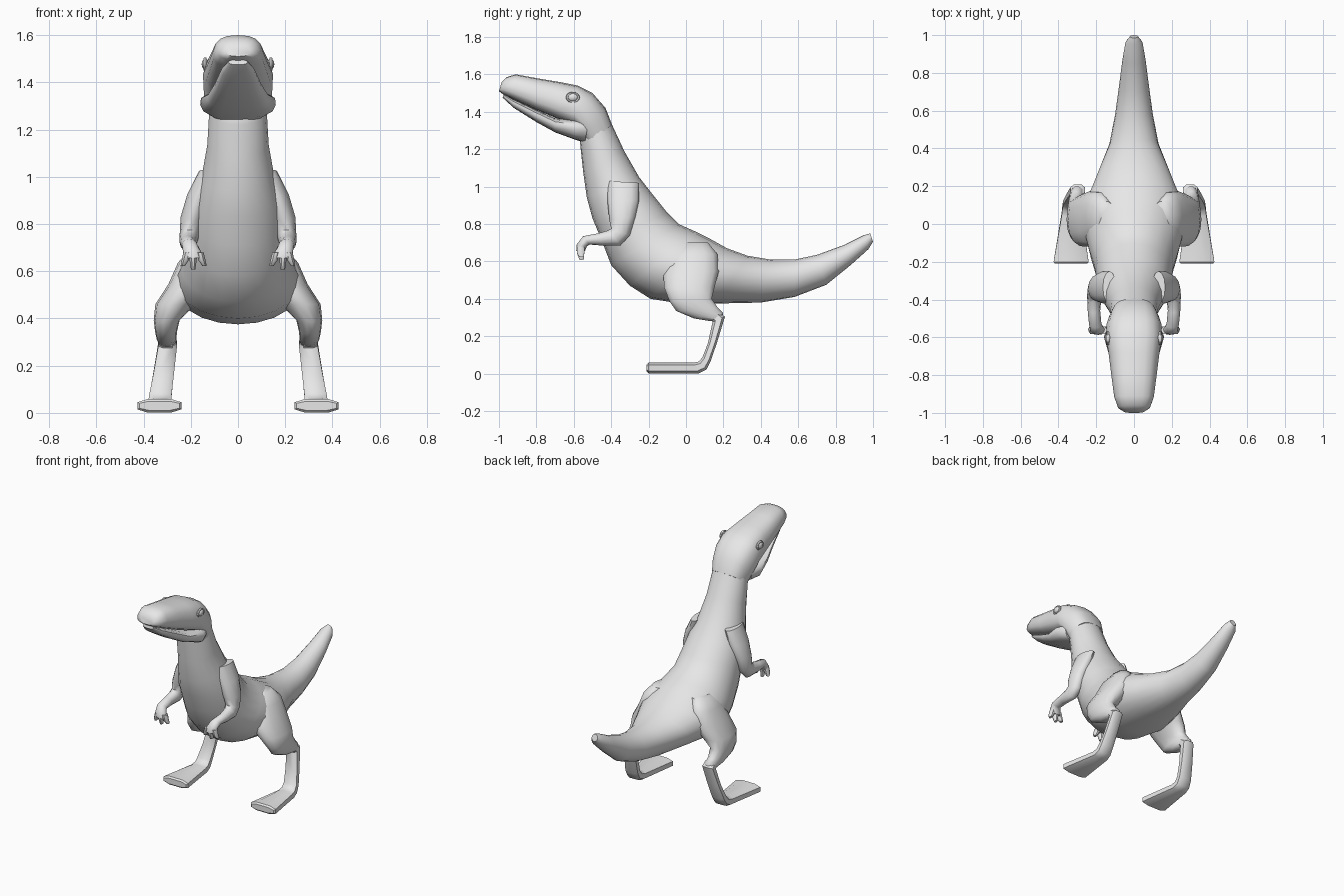
import bpy, bmesh, math
from mathutils import Vector

skin = bpy.data.materials.new("grey_skin")
skin.diffuse_color = (0.8, 0.8, 0.8, 1)


def finish(ob, mirror, angle):
    ob.data.materials.append(skin)
    if mirror:
        m = ob.modifiers.new("mirror", 'MIRROR')
        m.use_mirror_merge = False
    bpy.ops.object.select_all(action='DESELECT')
    ob.select_set(True)
    bpy.context.view_layer.objects.active = ob
    bpy.ops.object.shade_smooth_by_angle(angle=math.radians(angle))


def loft(name, rings, sides=16, power=1.0, taper=0.0, mirror=False, angle=50):
    """Skin rings given as (x, top y, top z, bottom y, bottom z, half width)."""
    bm = bmesh.new()
    loops = []
    for x, ty, tz, by, bz, w in rings:
        top, bot = Vector((x, ty, tz)), Vector((x, by, bz))
        mid, half = (top + bot) / 2, (top - bot) / 2
        loop = []
        for i in range(sides):
            a = 2 * math.pi * (i + 0.5 * (sides < 10)) / sides
            c, s = math.cos(a), math.sin(a)
            c = math.copysign(abs(c) ** power, c)
            s = math.copysign(abs(s) ** power, s)
            loop.append(bm.verts.new(mid + half * s + Vector((w * c * (1 - taper * s), 0, 0))))
        loops.append(loop)
    for a, b in zip(loops, loops[1:]):
        for i in range(sides):
            j = (i + 1) % sides
            bm.faces.new((a[i], a[j], b[j], b[i]))
    bm.faces.new(loops[0])
    bm.faces.new(loops[-1])
    bmesh.ops.recalc_face_normals(bm, faces=bm.faces[:])
    me = bpy.data.meshes.new(name)
    bm.to_mesh(me)
    bm.free()
    ob = bpy.data.objects.new(name, me)
    bpy.context.collection.objects.link(ob)
    finish(ob, mirror, angle)
    return ob


# Neck, torso and tail in one skin
loft("body", [
    (0, -.44, 1.42, -.57, 1.27, .11),
    (0, -.395, 1.33, -.565, 1.22, .122),
    (0, -.33, 1.19, -.55, 1.08, .13),
    (0, -.25, 1.05, -.53, .94, .155),
    (0, -.18, .96, -.50, .83, .185),
    (0, -.10, .86, -.45, .71, .20),
    (0, -.04, .80, -.40, .58, .21),
    (0, .05, .76, -.30, .47, .24),
    (0, .13, .72, -.19, .40, .265),
    (0, .22, .67, -.03, .375, .26),
    (0, .33, .63, .17, .375, .20),
    (0, .45, .61, .40, .38, .13),
    (0, .58, .61, .58, .41, .10),
    (0, .70, .635, .75, .475, .08),
    (0, .85, .69, .88, .58, .062),
    (0, .95, .74, .975, .665, .045),
    (0, .985, .75, 1.0, .705, .022),
], sides=20)

# Skull with snout
loft("skull", [
    (0, -.985, 1.56, -1.0, 1.51, .05),
    (0, -.96, 1.585, -.98, 1.495, .085),
    (0, -.91, 1.60, -.92, 1.465, .105),
    (0, -.80, 1.58, -.80, 1.41, .12),
    (0, -.68, 1.56, -.68, 1.36, .135),
    (0, -.58, 1.54, -.60, 1.33, .148),
    (0, -.50, 1.50, -.56, 1.28, .145),
    (0, -.43, 1.42, -.54, 1.24, .13),
    (0, -.395, 1.33, -.53, 1.22, .115),
], power=.75, taper=.1)

# Lower jaw
loft("lower_jaw", [
    (0, -.975, 1.495, -.98, 1.475, .04),
    (0, -.93, 1.47, -.92, 1.42, .07),
    (0, -.80, 1.41, -.80, 1.345, .10),
    (0, -.70, 1.365, -.70, 1.29, .13),
    (0, -.60, 1.36, -.59, 1.25, .16),
    (0, -.52, 1.36, -.54, 1.235, .13),
], power=.7, taper=-.07)

# Eyes: eyeball inside a raised lid ring
bpy.ops.mesh.primitive_uv_sphere_add(segments=12, ring_count=8, radius=1, location=(0, 0, 0))
eye = bpy.context.object
eye.name = "eyeball"
for v in eye.data.vertices:
    v.co = Vector((.138 + v.co.x * .016, -.605 + v.co.y * .028, 1.477 + v.co.z * .022))
finish(eye, True, 50)
bpy.ops.mesh.primitive_torus_add(major_segments=14, minor_segments=6, major_radius=1,
                                 minor_radius=.25, location=(0, 0, 0))
lid = bpy.context.object
lid.name = "eyelid"
for v in lid.data.vertices:
    v.co = Vector((.139 + v.co.z * .03, -.605 + v.co.x * .03, 1.477 + v.co.y * .024))
finish(lid, True, 50)

# Arms: shoulder, elbow, forearm and drooping wrist
loft("arm", [
    (.13, -.25, 1.02, -.42, 1.03, .035),
    (.165, -.25, .93, -.42, .92, .05),
    (.195, -.27, .84, -.41, .82, .048),
    (.205, -.30, .74, -.40, .775, .042),
    (.21, -.35, .685, -.42, .765, .038),
    (.212, -.45, .685, -.47, .75, .033),
    (.205, -.515, .69, -.55, .735, .033),
    (.195, -.53, .68, -.585, .69, .038),
    (.19, -.54, .655, -.587, .655, .042),
], sides=12, mirror=True)

# Three fingers on each hand
for i, (x0, x1, z1) in enumerate([(.162, .142, .625), (.19, .19, .61), (.215, .233, .625)]):
    loft(f"finger_{i + 1}", [
        (x0, -.54, .68, -.585, .68, .018),
        ((x0 + x1) / 2, -.542, .645, -.585, .645, .016),
        (x1, -.545, z1, -.57, z1 - .003, .01),
    ], sides=8, mirror=True)

# Thighs swelling out of the hips
loft("thigh", [
    (.15, .12, .70, -.02, .70, .05),
    (.18, .17, .64, -.09, .63, .075),
    (.205, .18, .55, -.125, .54, .09),
    (.265, .155, .46, -.12, .46, .085),
    (.302, .14, .40, -.09, .385, .055),
    (.305, .175, .35, -.055, .335, .046),
    (.302, .20, .325, .04, .295, .042),
    (.30, .20, .305, .13, .28, .035),
], sides=14, power=.9, mirror=True)

# Shins bending into flat, spreading feet
loft("shin_and_foot", [
    (.298, .17, .335, .12, .30, .038),
    (.298, .21, .305, .14, .275, .042),
    (.315, .17, .175, .115, .16, .046),
    (.328, .135, .07, .085, .085, .05),
    (.33, .11, .02, .065, .065, .052),
    (.33, .07, 0, .035, .06, .056),
    (.333, -.20, 0, -.20, .06, .098),
    (.333, -.21, .01, -.21, .05, .09),
], sides=8, power=.7, mirror=True, angle=40)
